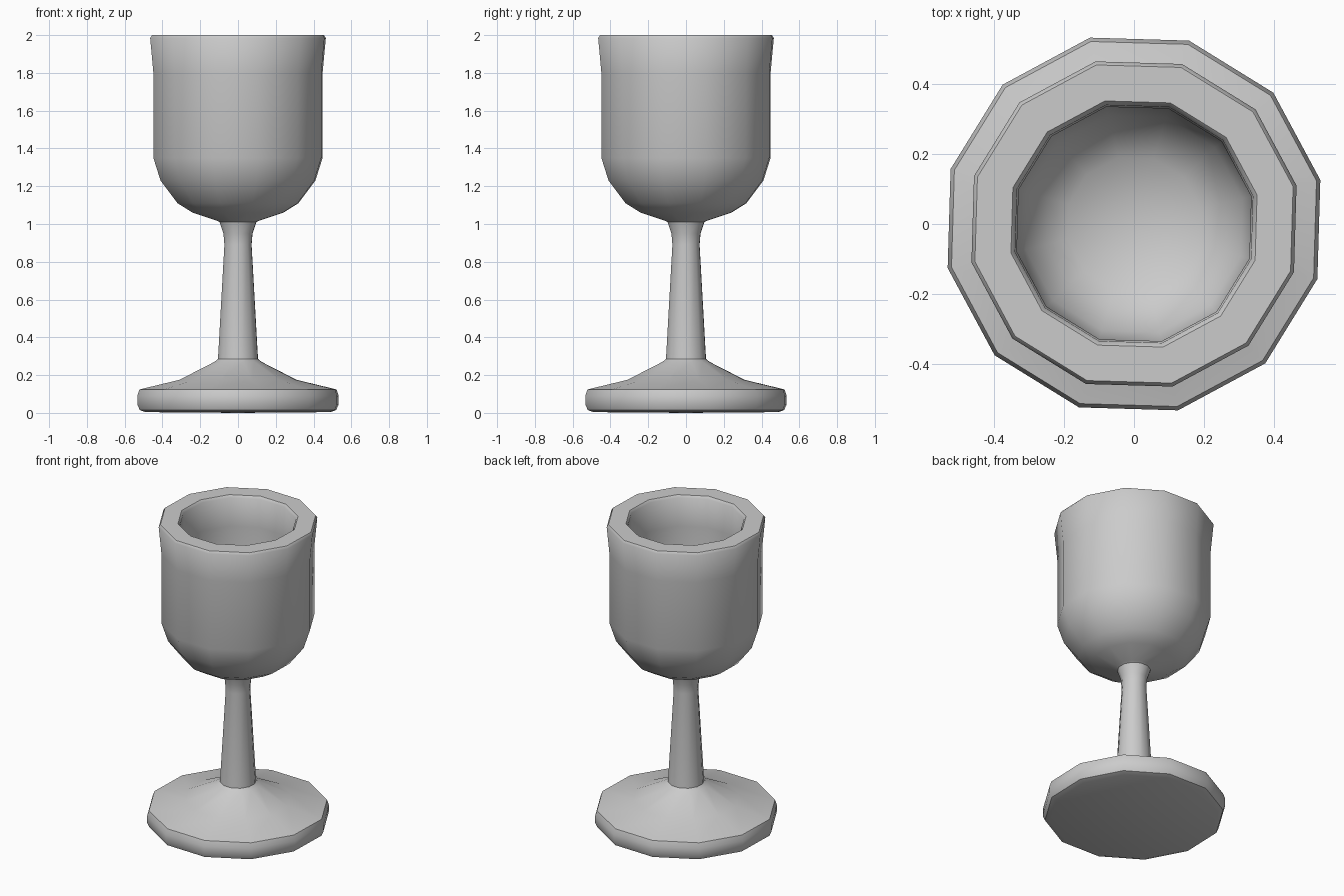
import bpy, bmesh
from math import cos, sin, radians, tau

if "Cube" in bpy.data.objects:
    bpy.data.objects.remove(bpy.data.objects["Cube"])

SIDES = 12
TURN = radians(13.3)      # the facets are slightly turned about z
SCALE = 1 / cos(TURN)     # silhouette half-width -> corner radius


def lathe(name, profile):
    """Revolve a (half width, z) profile that starts and ends on the axis."""
    bm = bmesh.new()
    rings = []
    for w, z in profile:
        r = w * SCALE
        if w == 0:
            rings.append([bm.verts.new((0, 0, z))] * SIDES)
        else:
            rings.append([bm.verts.new((r * cos(TURN + tau * i / SIDES),
                                        r * sin(TURN + tau * i / SIDES), z))
                          for i in range(SIDES)])
    for a, b in zip(rings, rings[1:]):
        for i in range(SIDES):
            j = (i + 1) % SIDES
            bm.faces.new(list(dict.fromkeys((a[i], a[j], b[j], b[i]))))
    bmesh.ops.recalc_face_normals(bm, faces=bm.faces)
    mesh = bpy.data.meshes.new(name)
    bm.to_mesh(mesh)
    bm.free()
    obj = bpy.data.objects.new(name, mesh)
    bpy.context.collection.objects.link(obj)
    bpy.ops.object.select_all(action='DESELECT')
    obj.select_set(True)
    bpy.context.view_layer.objects.active = obj
    bpy.ops.object.shade_smooth_by_angle(angle=radians(40))
    return obj


# Foot: rounded disc rising in a shallow cone
foot = [(0, 0.0), (0.49, 0.004), (0.52, 0.015), (0.533, 0.045),
        (0.533, 0.09), (0.522, 0.124), (0.31, 0.175), (0.125, 0.27)]
# Stem: tapers upward, flares under the bowl
stem = [(0.106, 0.285), (0.072, 0.89), (0.077, 0.95), (0.097, 1.01)]
# Bowl outside, up to the flared rim
bowl = [(0.11, 1.017), (0.24, 1.06), (0.32, 1.11), (0.41, 1.23),
        (0.448, 1.35), (0.448, 1.8), (0.465, 1.985), (0.455, 2.0)]
# Bowl inside, from the thick rim to the rounded bottom
inside = [(0.352, 2.0), (0.34, 1.985), (0.335, 1.8), (0.335, 1.37),
          (0.31, 1.28), (0.25, 1.2), (0.19, 1.16), (0.08, 1.13), (0, 1.125)]

lathe("goblet", foot + stem + bowl + inside)
